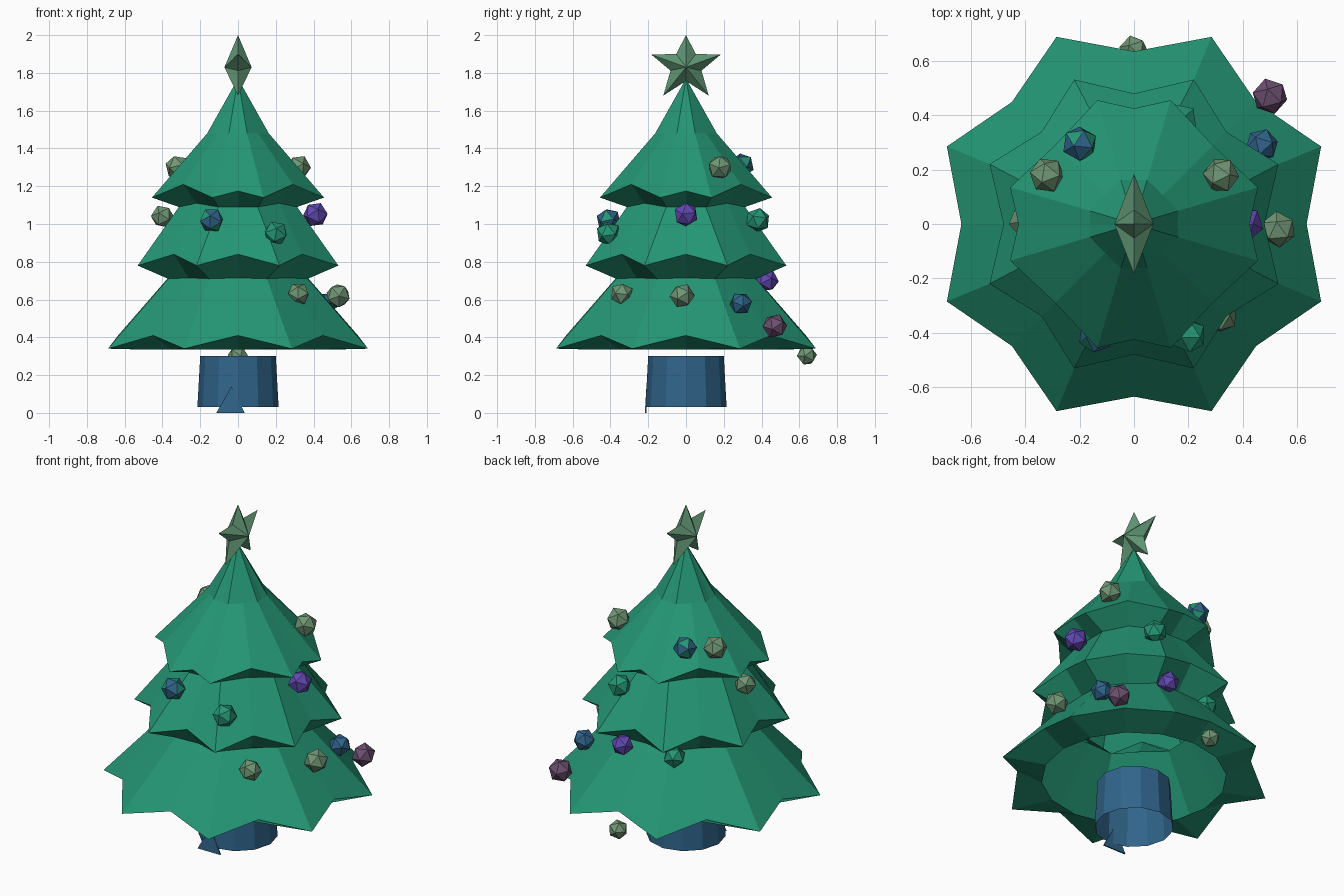
import bpy, bmesh, math, random
from mathutils import Vector, Euler

if "Cube" in bpy.data.objects:
    bpy.data.objects.remove(bpy.data.objects["Cube"])

random.seed(4)


def material(name, rgb):
    m = bpy.data.materials.new(name)
    lin = [((c / 255 + 0.055) / 1.055) ** 2.4 for c in rgb]
    m.diffuse_color = (*lin, 1)
    m.use_nodes = True
    m.node_tree.nodes["Principled BSDF"].inputs["Base Color"].default_value = m.diffuse_color
    return m


GREEN = material("pine green", (36, 150, 116))
BLUE = material("trunk blue", (48, 100, 138))
SAGE = material("star sage", (96, 150, 116))
OLIVE = material("bauble olive", (112, 150, 116))
PURPLE = material("bauble purple", (98, 72, 178))
MAUVE = material("bauble mauve", (108, 80, 112))


def finish(name, bm, *mats):
    me = bpy.data.meshes.new(name)
    bm.to_mesh(me)
    bm.free()
    for m in mats:
        me.materials.append(m)
    ob = bpy.data.objects.new(name, me)
    bpy.context.collection.objects.link(ob)
    return ob


def lathe(name, rings, n, phase, mat, top=None):
    """Rings of (tip r, tip z, diagonal valley r, z, axis valley r, z, tip skew in degrees)."""
    bm = bmesh.new()
    loops = []
    for rt, zt, rd, zd, ra, za, skew in rings:
        loop = []
        for i in range(n):
            a = phase + i * 2 * math.pi / n
            r, z = [(rt, zt), (rd, zd), (rt, zt), (ra, za)][i % 4]
            a += math.radians([-skew, 0, skew, 0][i % 4])
            loop.append(bm.verts.new((r * math.cos(a), r * math.sin(a), z)))
        loops.append(loop)
    for lo, hi in zip(loops, loops[1:]):
        for i in range(n):
            j = (i + 1) % n
            bm.faces.new((lo[i], lo[j], hi[j], hi[i]))
    if top is not None:
        c = bm.verts.new((0, 0, top))
        for i in range(n):
            bm.faces.new((loops[-1][i], loops[-1][(i + 1) % n], c))
    return finish(name, bm, mat)


def even(rt, zt, rv, zv):
    return (rt, zt, rv, zv, rv, zv, 0)


# Three stacked skirts of branches with eight drooping tips each, hollow below
lathe("branches", [
    even(0.50, 0.335, 0.50, 0.335),
    even(0.745, 0.34, 0.635, 0.41),
    even(0.40, 0.71, 0.37, 0.715),
    even(0.575, 0.78, 0.48, 0.84),
    (0.33, 1.09, 0.31, 1.11, 0.31, 1.09, 4),
    (0.475, 1.14, 0.41, 1.21, 0.425, 1.175, 6),
    (0.17, 1.48, 0.15, 1.48, 0.16, 1.48, 6),
], 16, math.pi / 8, GREEN, 1.77)

# Hollow trunk, slightly wider at the foot
lathe("trunk", [even(0.215, 0.03, 0.215, 0.03), even(0.2, 0.30, 0.2, 0.30)],
      12, 0, BLUE)

# Small splinter at the front of the trunk
bm = bmesh.new()
tri = [(-0.115, 0.0), (0.035, 0.0), (-0.035, 0.14)]
f = [bm.verts.new((x, -0.218 + z * 0.06, z)) for x, z in tri]
b = [bm.verts.new((x, -0.210 + z * 0.06, z)) for x, z in tri]
bm.faces.new(f)
bm.faces.new(b[::-1])
for i in range(3):
    j = (i + 1) % 3
    bm.faces.new((f[j], f[i], b[i], b[j]))
finish("trunk_splinter", bm, BLUE)

# Five-pointed faceted star facing sideways
bm = bmesh.new()
half = [(0, 2.0), (0.052, 1.90), (0.184, 1.897), (0.082, 1.812), (0.12, 1.68), (0, 1.757)]
outline = half + [(-y, z) for y, z in half[-2:0:-1]]
rim = [bm.verts.new((0, y, z)) for y, z in outline]
for x in (-0.072, 0.072):
    c = bm.verts.new((x, 0, 1.83))
    for i in range(10):
        bm.faces.new((rim[i], rim[(i + 1) % 10], c))
bmesh.ops.recalc_face_normals(bm, faces=bm.faces)
finish("star", bm, SAGE)

# Baubles: material, mottled with green or not, radius, centre
BAUBLES = [
    (OLIVE, False, 0.067, (-0.32, 0.18, 1.30)),
    (OLIVE, False, 0.067, (0.32, 0.18, 1.30)),
    (BLUE, True, 0.067, (-0.20, 0.295, 1.31)),
    (OLIVE, False, 0.062, (-0.40, 0.01, 1.04)),
    (BLUE, True, 0.067, (-0.14, -0.41, 1.02)),
    (GREEN, False, 0.067, (0.20, -0.41, 0.95)),
    (PURPLE, False, 0.067, (0.41, 0.00, 1.05)),
    (GREEN, False, 0.067, (0.17, 0.38, 1.02)),
    (OLIVE, False, 0.062, (0.32, -0.34, 0.63)),
    (OLIVE, False, 0.067, (0.53, -0.02, 0.62)),
    (BLUE, False, 0.062, (0.47, 0.29, 0.58)),
    (PURPLE, False, 0.062, (0.12, 0.43, 0.70)),
    (GREEN, False, 0.062, (-0.19, 0.38, 0.69)),
    (MAUVE, False, 0.067, (0.50, 0.47, 0.46)),
    (OLIVE, False, 0.055, (0.00, 0.64, 0.305)),
]
for k, (mat, mottled, radius, pos) in enumerate(BAUBLES):
    bm = bmesh.new()
    bmesh.ops.create_icosphere(bm, subdivisions=1, radius=radius)
    rot = Euler([random.uniform(0, 3) for _ in range(3)]).to_matrix()
    for v in bm.verts:
        v.co = rot @ v.co + Vector(pos)
    if mottled:
        for i, face in enumerate(bm.faces):
            face.material_index = int(i % 3 == 0)
    finish(f"bauble_{k + 1}", bm, *([mat, GREEN] if mottled else [mat]))
